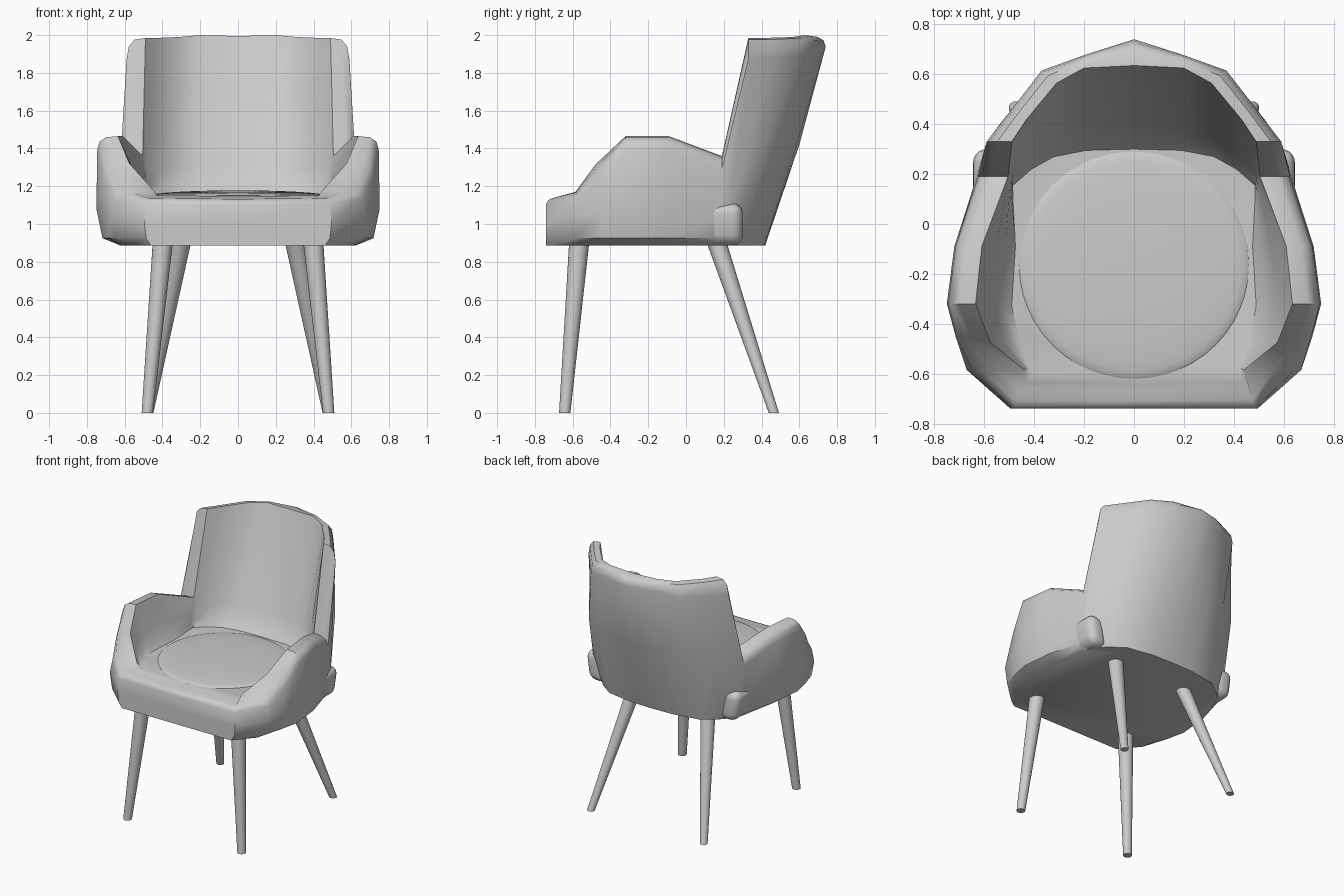
import bpy, bmesh, math
from mathutils import Vector

if "Cube" in bpy.data.objects:
    bpy.data.objects.remove(bpy.data.objects["Cube"])

grey = bpy.data.materials.new("light grey")
grey.diffuse_color = (0.6, 0.6, 0.6, 1)
grey.use_nodes = True
grey.node_tree.nodes["Principled BSDF"].inputs["Base Color"].default_value = grey.diffuse_color


def finish(bm, name, angle=42):
    """Turn a bmesh into a smooth-shaded object."""
    bmesh.ops.recalc_face_normals(bm, faces=bm.faces)
    me = bpy.data.meshes.new(name)
    bm.to_mesh(me)
    bm.free()
    me.materials.append(grey)
    ob = bpy.data.objects.new(name, me)
    bpy.context.collection.objects.link(ob)
    bpy.ops.object.select_all(action='DESELECT')
    ob.select_set(True)
    bpy.context.view_layer.objects.active = ob
    bpy.ops.object.shade_smooth_by_angle(angle=math.radians(angle))
    return ob


BASE, SEAT = 0.885, 1.15

# Shell cross-sections from front centre round to back centre:
# bottom xy, widest xyz, outer rim xy, rim height, inner rim xy, inner foot xy
stations = [
    (.00, -.74, .00, -.74, 1.00, .00, -.74, 1.135, .00, -.67, .00, -.60),
    (.46, -.74, .495, -.74, 1.00, .485, -.74, 1.14, .46, -.66, .40, -.60),
    (.58, -.60, .67, -.585, 1.04, .655, -.575, 1.17, .44, -.585, .42, -.57),
    (.61, -.46, .715, -.45, 1.06, .71, -.45, 1.32, .575, -.475, .46, -.46),
    (.62, -.33, .75, -.32, 1.08, .745, -.32, 1.465, .635, -.32, .49, -.33),
    (.62, -.08, .72, -.09, 1.06, .715, -.09, 1.465, .61, -.09, .475, -.09),
    (.59, .14, .63, .19, 1.05, .625, .19, 1.36, .505, .19, .485, .10),
    (.57, .21, .62, .23, 1.10, .59, .33, 1.985, .49, .33, .485, .155),
    (.49, .30, .53, .41, 1.42, .49, .46, 1.985, .43, .42, .41, .22),
    (.38, .38, .36, .53, 1.42, .37, .615, 1.99, .31, .565, .32, .27),
    (.18, .415, .18, .585, 1.42, .19, .68, 2.0, .20, .625, .19, .295),
    (.00, .42, .00, .60, 1.42, .00, .74, 1.995, .00, .635, .00, .30),
]


def section(s, side):
    bx, by, mx, my, mz, tx, ty, zt, rx, ry, ix, iy = s
    tall = zt > 1.9
    B, M = Vector((bx, by, BASE)), Vector((mx, my, mz))
    drop = .055 + .1 * tx if tall else .07 if zt > 1.2 else .035
    T = Vector((tx, ty, zt - drop))
    R, I = Vector((rx, ry, zt)), Vector((ix, iy, SEAT))
    low = B.lerp(M, .75 if mz < 1.2 else .07)         # rounded underside
    low.z = .925
    r1, r2 = T.lerp(R, .12), T.lerp(R, .42)           # rounded rim
    r1.z, r2.z = T.z + .6 * drop, zt - .08 * drop
    c1 = I.lerp(R, .27 if tall else .55)              # hollowed inner wall
    c2 = I.lerp(R, .13 if tall else .3)
    c1.z = SEAT + (.17 if tall else .4) * (zt - SEAT)
    c2.z = SEAT + (.06 if tall else .15) * (zt - SEAT)
    pts = [B, low, M, T, r1, r2, R, c1, c2, I]
    return [(p.x * side, p.y, p.z) for p in pts]


# Upholstered shell with arms and back
bm = bmesh.new()
rings = [section(s, 1) for s in stations] + [section(s, -1) for s in stations[-2:0:-1]]
rings = [[bm.verts.new(p) for p in r] for r in rings]
for a, b in zip(rings, rings[1:] + rings[:1]):
    for k in range(len(a) - 1):
        bm.faces.new((a[k], b[k], b[k + 1], a[k + 1]))
bm.faces.new([r[0] for r in rings])
bm.faces.new([r[-1] for r in rings])
finish(bm, "shell")

# Slightly domed round seat cushion
bm = bmesh.new()
bmesh.ops.create_uvsphere(bm, u_segments=48, v_segments=16, radius=1)
for v in bm.verts:
    v.co = (v.co.x * .46, v.co.y * .455 - .165, v.co.z * .028 + SEAT)
finish(bm, "seat_cushion", 60)


def leg(name, top, foot, r_top, r_foot, height=.93):
    """Tapered round leg, sheared so its ends stay level."""
    bm = bmesh.new()
    bmesh.ops.create_cone(bm, cap_ends=True, segments=24, radius1=r_foot,
                          radius2=r_top, depth=height)
    for v in bm.verts:
        v.co.z += height / 2
        t = v.co.z / .885
        v.co.x += foot[0] + (top[0] - foot[0]) * t
        v.co.y += foot[1] + (top[1] - foot[1]) * t
    finish(bm, name)


for side, label in ((1, "right"), (-1, "left")):
    leg("front_leg_" + label, (side * .40, -.567), (side * .48, -.642), .054, .03)
    leg("rear_leg_" + label, (side * .305, .168), (side * .475, .465), .054, .027)

    # Rounded joint where arm meets back, leaning inward at the bottom
    bm = bmesh.new()
    bmesh.ops.create_cube(bm, size=1)
    bmesh.ops.scale(bm, vec=(.14, .2, .225), verts=bm.verts)
    bmesh.ops.bevel(bm, geom=bm.edges[:], offset=.055, segments=5, profile=.5,
                    affect='EDGES')
    for v in bm.verts:
        lean = .03 * max(0, -v.co.z / .11)
        v.co = (side * (.575 + v.co.x - lean), .20 + v.co.y, .9975 + v.co.z)
    finish(bm, "arm_joint_" + label)
